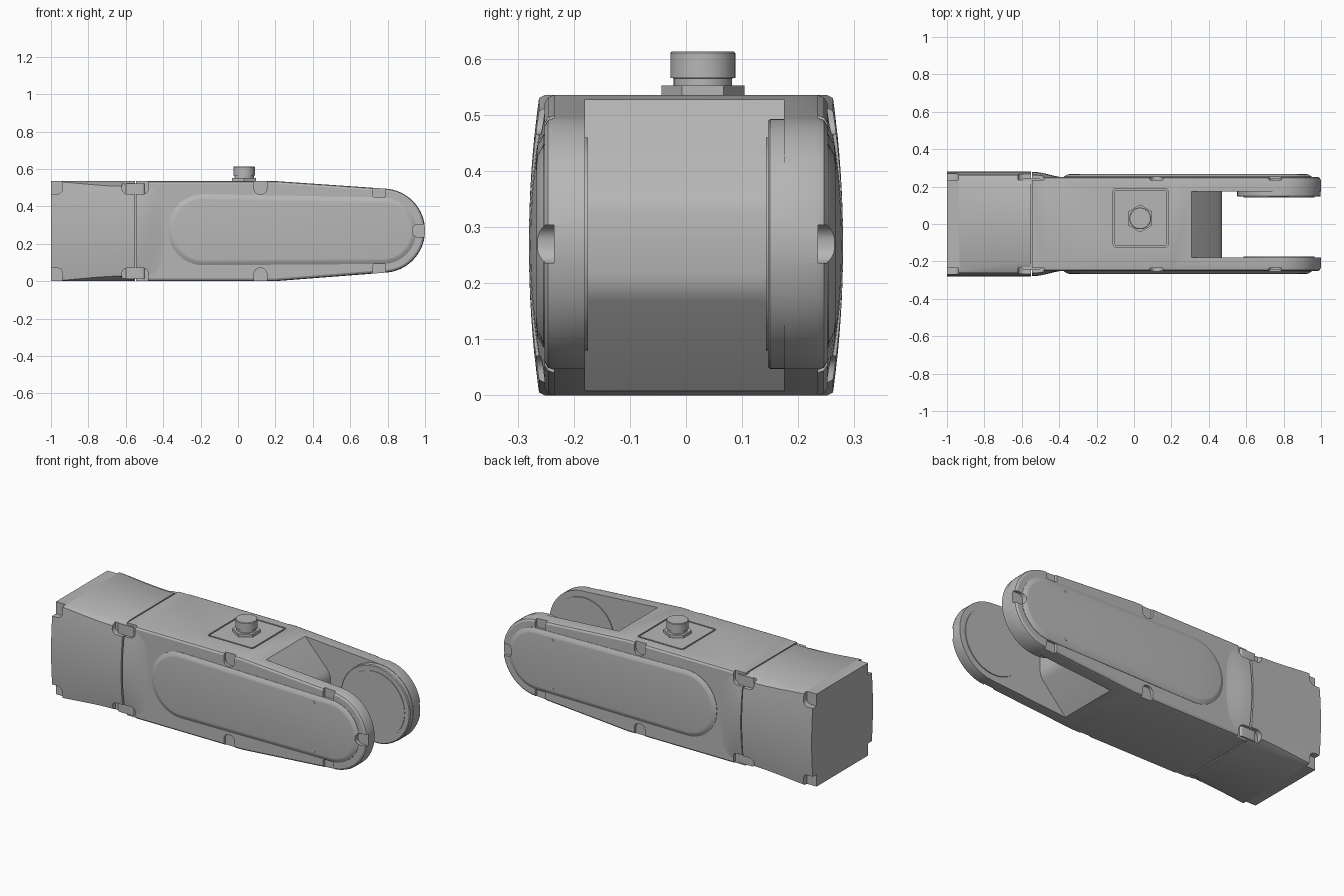
import bpy, bmesh, math
from math import sin, cos, radians, pi

old = bpy.data.objects.get("Cube")
if old:
    bpy.data.objects.remove(old, do_unlink=True)

grey = bpy.data.materials.new("satin grey")
grey.use_nodes = True
GREY = (0.47, 0.47, 0.47, 1)
grey.diffuse_color = GREY
grey.node_tree.nodes["Principled BSDF"].inputs["Base Color"].default_value = GREY

TOP, MID = 0.535, 0.2675      # body height and centre line
TIP_X, TIP_Z, TIP_R = 0.775, 0.27, 0.225


def loft(name, *stacks):
    """Make one object from stacks of matching rings, each capped at both ends."""
    bm = bmesh.new()
    for rings in stacks:
        loops = [[bm.verts.new(p) for p in ring] for ring in rings]
        n = len(loops[0])
        for a, b in zip(loops, loops[1:]):
            for i in range(n):
                j = (i + 1) % n
                bm.faces.new((a[i], a[j], b[j], b[i]))
        bm.faces.new(loops[0])
        bm.faces.new(loops[-1])
    bmesh.ops.recalc_face_normals(bm, faces=bm.faces)
    mesh = bpy.data.meshes.new(name)
    bm.to_mesh(mesh)
    bm.free()
    mesh.materials.append(grey)
    ob = bpy.data.objects.new(name, mesh)
    bpy.context.collection.objects.link(ob)
    return ob


def at_y(profile, y):
    return [(x, y, z) for x, z in profile]


def at_z(profile, z):
    return [(x, y, z) for x, y in profile]


def arc(cx, cy, r, a0, a1, n):
    angles = [radians(a0 + (a1 - a0) * i / n) for i in range(n + 1)]
    return [(cx + r * cos(a), cy + r * sin(a)) for a in angles]


def circle(cx, cy, r, n=48, start=0):
    return arc(cx, cy, r, start, start + 360, n)[:-1]


def rounded(cx, cy, hw, hh, r):
    pts = []
    for sx, sy, a in ((1, 1, 0), (-1, 1, 90), (-1, -1, 180), (1, -1, 270)):
        pts += arc(cx + sx * (hw - r), cy + sy * (hh - r), r, a, a + 90, 8)
    return pts


def body_profile(inset):
    tip = arc(TIP_X, TIP_Z, TIP_R - inset, -86, 86, 40)
    return [(-0.545, inset), (0.2, inset)] + tip + [(0.2, TOP - inset), (-0.545, TOP - inset)]


def capsule(inset):
    return (arc(-0.185, 0.275, 0.19 - inset, 89, 271, 32)
            + arc(TIP_X, TIP_Z, 0.178 - inset, -89, 89, 32))


def section(x, w, bulge, c, h=MID):
    """Cross-section with bowed sides and chamfered corners."""
    side = [(w - 2 * c, -h)]
    for i in range(17):
        t = -1 + i / 8
        side.append((w + bulge * (1 - t * t), t * (h - c)))
    side.append((w - 2 * c, h))
    side += [(-y, -z) for y, z in side]
    return [(x, y, MID + z) for y, z in side]


def cut(target, cutter):
    mod = target.modifiers.new("cut", 'BOOLEAN')
    mod.operation = 'DIFFERENCE'
    mod.solver = 'EXACT'
    mod.object = cutter
    bpy.context.view_layer.objects.active = target
    bpy.ops.object.modifier_apply(modifier=mod.name)


# Forked link body with softened rims
body = loft("link_body", [at_y(body_profile(i), y) for i, y in
            ((0.014, -0.252), (0.004, -0.246), (0, -0.235),
             (0, 0.235), (0.004, 0.246), (0.014, 0.252))])

# Flared collar next to the seam
collar = loft("flared_collar", [
    section(-0.545 + 0.2 * k, 0.25 - 0.004 * k, 0.029 * (1 + cos(pi * k)) / 2, 0.008, MID - 0.001)
    for k in (0, 0.15, 0.3, 0.45, 0.6, 0.75, 0.9, 1)])

# Rear cap with bowed sides and scooped corners
cap_rings = []
for i in range(13):
    k = i / 12
    c = 0.002 + 0.026 * sin(pi * min(k * 1.1, 1) * 0.5) ** 1.5
    cap_rings.append(section(-1 + 0.448 * k, 0.262, 0.018, c))
rear_cap = loft("rear_cap", cap_rings)
loft("seam_core", [at_z(rounded(-0.55, 0, 0.05, 0.245, 0.01), z) for z in (0.012, TOP - 0.012)])

# Fork opening with sloped throat
throat = [(0.24, 0.6), (0.45, 0.372), (0.464, 0.35), (0.47, 0.325), (0.47, 0.215),
          (0.464, 0.19), (0.45, 0.168), (0.24, -0.06), (1.2, -0.06), (1.2, 0.6)]
fork_cutter = loft("fork_cutter", [at_y(throat, y) for y in (-0.18, 0.175)])

# Screw pockets along the rim on both sides
tabs = [(TIP_X + 0.22, TIP_Z, 0.062, 0.034)]
for x, hw, drop in ((-1, 0.062, 0), (-0.55, 0.07, 0), (0.12, 0.034, 0), (0.755, 0.034, 0.035)):
    tabs += [(x, TOP - drop, hw, 0.07), (x, drop, hw, 0.07)]
stacks = []
for s in (-1, 1):
    for x, z, hw, hh in tabs:
        stacks.append([at_y(rounded(x, z, hw, hh, 0.03), s * y) for y in (0.235, 0.32)])
pocket_cutter = loft("pocket_cutter", *stacks)

# Recess for the top access plate
plate_cutter = loft("plate_cutter", [at_z(rounded(0.035, 0.033, 0.146, 0.157, 0.014), z)
                                     for z in (TOP - 0.012, TOP + 0.05)])

cut(body, fork_cutter)
cut(body, plate_cutter)
for part in (body, collar, rear_cap):
    cut(part, pocket_cutter)
for helper in (fork_cutter, pocket_cutter, plate_cutter):
    bpy.data.objects.remove(helper, do_unlink=True)

# Raised side covers, with small screws
for side, s in (("right", -1), ("left", 1)):
    cover = loft(side + "_side_cover", [at_y(capsule(i), s * y) for i, y in
                 ((0, 0.24), (0, 0.254), (0.006, 0.257), (0.02, 0.265), (0.028, 0.266))])
    cutter = loft("tip_cutter", [at_y(rounded(TIP_X + 0.22, TIP_Z, 0.062, 0.034, 0.03), s * y)
                                 for y in (0.235, 0.32)])
    cut(cover, cutter)
    bpy.data.objects.remove(cutter, do_unlink=True)
    loft(side + "_cover_screws", *[[at_y(circle(x, z, 0.008, 12), s * y) for y in (0.25, 0.267)]
                                   for x, z in ((0.67, 0.41), (0.67, 0.13))])

# Joint faces inside the fork
loft("left_joint_boss", [at_y(circle(TIP_X, TIP_Z, r, 64), y) for r, y in
     ((TIP_R - 0.002, 0.2), (TIP_R - 0.002, 0.15), (TIP_R - 0.007, 0.146))])
loft("left_joint_disc", [at_y(circle(TIP_X, TIP_Z, 0.19, 64), y) for y in (0.15, 0.143)])
loft("right_joint_disc", [at_y(circle(TIP_X, TIP_Z, 0.19, 64), y) for y in (-0.19, -0.175)])

# Access plate and cable connector
loft("access_plate", [at_z(rounded(0.035, 0.033, 0.138, 0.149, 0.01), z) for z in (TOP - 0.02, TOP)])
loft("connector_nut", [at_z(circle(0.033, 0.03, 0.074, 6, 30), z) for z in (TOP - 0.01, 0.552)])
loft("connector_barrel", [at_z(circle(0.033, 0.03, r), z) for r, z in
     ((0.052, 0.54), (0.052, 0.565), (0.058, 0.566), (0.058, 0.61), (0.055, 0.613))])

# Smooth curves, keep hard edges
bpy.ops.object.select_all(action='DESELECT')
for ob in bpy.context.collection.objects:
    if ob.type == 'MESH':
        ob.select_set(True)
        bpy.context.view_layer.objects.active = ob
bpy.ops.object.shade_smooth_by_angle(angle=radians(28))
